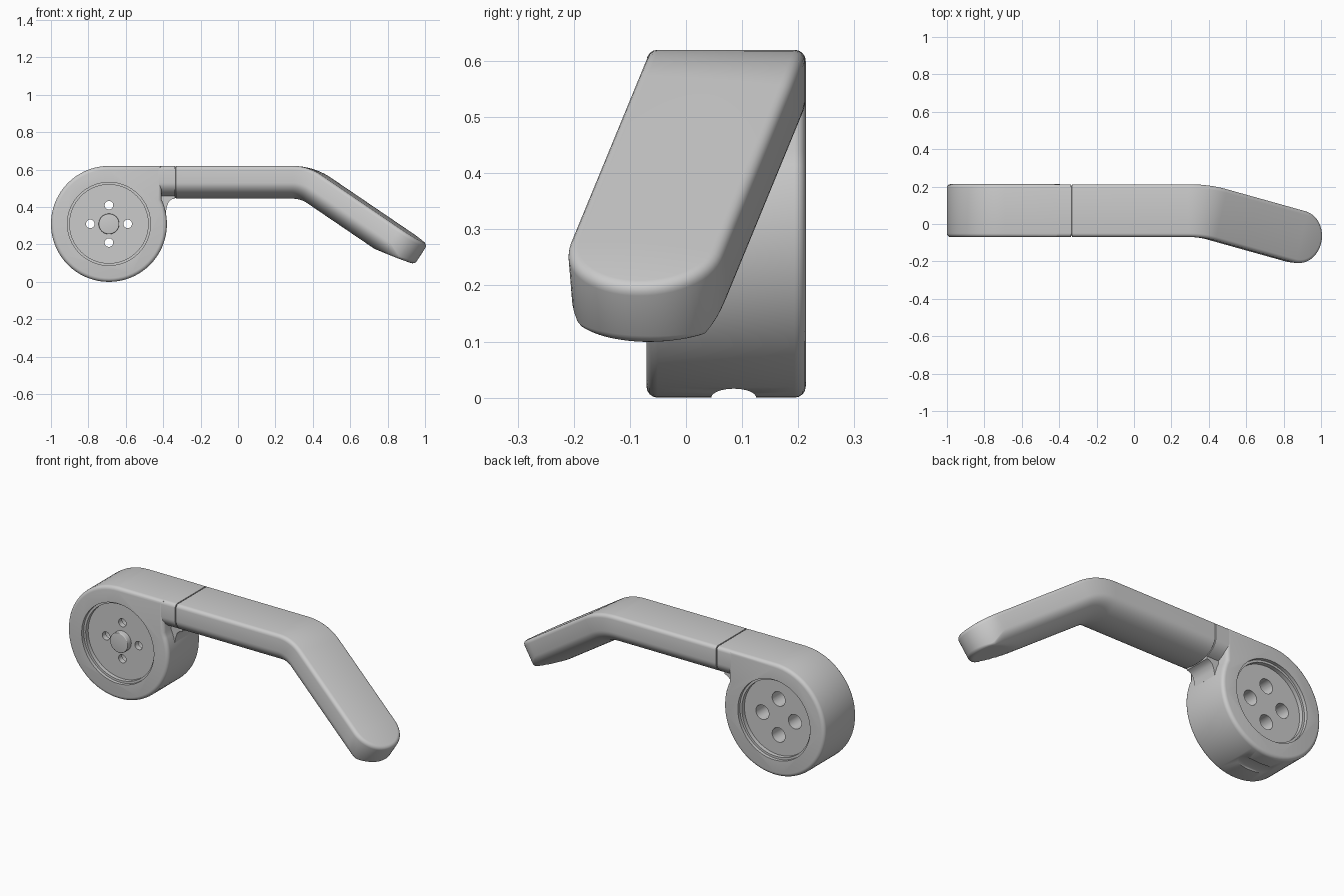
import bpy, bmesh
from math import sin, cos, pi, radians, sqrt
from mathutils import Vector, Matrix

if "Cube" in bpy.data.objects:
    bpy.data.objects.remove(bpy.data.objects["Cube"])

YC, HW = 0.0715, 0.141          # arm centre line and half width
ZC, HT = 0.5325, 0.0875         # arm centre height and half thickness
CX, CZ, R = -0.69, 0.31, 0.31   # drum


def finish(name, bm):
    bmesh.ops.recalc_face_normals(bm, faces=bm.faces)
    me = bpy.data.meshes.new(name)
    bm.to_mesh(me)
    bm.free()
    ob = bpy.data.objects.new(name, me)
    bpy.context.collection.objects.link(ob)
    return ob


def smooth(ob, angle=32):
    bpy.ops.object.select_all(action='DESELECT')
    ob.select_set(True)
    bpy.context.view_layer.objects.active = ob
    bpy.ops.object.shade_smooth_by_angle(angle=radians(angle))


def prism(name, pts, y0, y1, bevel=0):
    """Extrude an x-z outline along y, optionally rounding both rims."""
    bm = bmesh.new()
    f = bm.faces.new([bm.verts.new((x, y0, z)) for x, z in pts])
    ext = bmesh.ops.extrude_face_region(bm, geom=[f])['geom']
    bmesh.ops.translate(bm, vec=(0, y1 - y0, 0),
                        verts=[v for v in ext if isinstance(v, bmesh.types.BMVert)])
    if bevel:
        rims = [e for e in bm.edges if abs(e.verts[0].co.y - e.verts[1].co.y) < 1e-6]
        bmesh.ops.bevel(bm, geom=rims, offset=bevel, segments=4, profile=0.5, affect='EDGES')
    return finish(name, bm)


def disc(name, x, z, r, y0, y1, n=64, bevel=0):
    pts = [(x + r * cos(2 * pi * i / n), z + r * sin(2 * pi * i / n)) for i in range(n)]
    return prism(name, pts, y0, y1, bevel)


def cut(ob, cutter):
    cutter.hide_render = True
    mod = ob.modifiers.new('cut', 'BOOLEAN')
    mod.operation, mod.solver, mod.object = 'DIFFERENCE', 'EXACT', cutter
    bpy.context.view_layer.objects.active = ob
    bpy.ops.object.modifier_apply(modifier=mod.name)
    bpy.data.objects.remove(cutter)


# Drum housing: circle with a flat shoulder running into the arm
outline = [(CX + R * cos(radians(a)), CZ + R * sin(radians(a))) for a in range(90, 386, 5)]
outline += [(outline[-1][0], CZ + R)]
drum = prism('drum_housing', outline, YC - 0.142, YC + 0.142, 0.02)

# Stepped recesses on both faces
cut(drum, disc('cutter', CX, CZ, 0.222, -0.2, -0.052))
cut(drum, disc('cutter', CX, CZ, 0.210, -0.2, -0.030))
cut(drum, disc('cutter', CX, CZ, 0.222, 0.195, 0.4))
cut(drum, disc('cutter', CX, CZ, 0.210, 0.172, 0.4))

# Four through holes, wider at the back
for i in range(4):
    x, z = CX + 0.1 * cos(i * pi / 2), CZ + 0.1 * sin(i * pi / 2)
    cut(drum, disc('cutter', x, z, 0.023, -0.3, 0.4, 32))
    cut(drum, disc('cutter', x, z, 0.040, 0.0, 0.4, 32))

# Slot under the drum
slot = disc('cutter', 0, 0, 1, -0.3, 0.3, 32)
slot.data.transform(Matrix.Translation((CX, 0.085, 0)) @ Matrix.Rotation(pi / 2, 4, 'Z')
                    @ Matrix.Diagonal((0.04, 1, 0.016, 1)))
cut(drum, slot)
smooth(drum)

# Centre boss in the front recess
smooth(disc('centre_boss', CX, CZ, 0.055, -0.062, 0.0, 48, 0.004))

# Small fillet under the joint of drum and arm
smooth(prism('joint_fillet', [(-0.45, 0.48), (-0.45, 0.36), (-0.386, 0.37), (-0.381, 0.40),
                              (-0.371, 0.427), (-0.355, 0.441), (-0.338, 0.446),
                              (-0.338, 0.48)], YC - 0.075, YC + 0.075))

# Arm: flat-topped section with a curved belly, swept through one bend to a round tip
X0, BEND_R, S0, S_CUT, S_END = 0.29, 0.22, 0.53, 0.445, 0.671
axis = Vector((0, 0.68, -0.28)).normalized()
turn = radians(36.3)
pivot = Vector((X0, YC, ZC)) + axis.cross(Vector((1, 0, 0))) * BEND_R


def belly(v, s):
    h = -0.0025 - 0.085 * sqrt(max(0, 1 - (v / HW) ** 2))
    if s > S_CUT:
        h = max(h, -HT + 0.05 * (s - S_CUT) / (S_END - S_CUT))
    return h


F = 0.02
side = [(HW - F + F * cos(t), HT - F + F * sin(t)) for t in (pi * i / 8 for i in range(5))]
top = side + [(0, HT)] + [(-v, h) for v, h in reversed(side)]
NB = 28
under = [-HW * cos(pi * i / NB) for i in range(NB + 1)]


def ring(bm, theta, s, phi=0.0, scale=1.0):
    rot = (Matrix.Translation(pivot) @ Matrix.Rotation(theta, 4, axis)
           @ Matrix.Translation(-pivot))
    out = []
    for v, h in top + [(v, None) for v in under]:
        vv, ss = v * cos(phi), s + abs(v) * sin(phi)
        if h is None:
            h = belly(vv, ss)
            k = max(0, (abs(v) - HW + F) / F)
            h += F * (1 - sqrt(max(0, 1 - k * k))) * sin(phi)
        out.append(bm.verts.new(rot @ Vector((X0 + ss, YC + vv * scale, ZC + h * scale))))
    return out


bm = bmesh.new()
rings = [ring(bm, 0, x - X0, 0, k) for x, k in
         ((-0.46, 1), (-0.338, 1), (-0.337, 0.95), (-0.333, 0.95), (-0.332, 1))]
rings += [ring(bm, turn * i / 10, 0) for i in range(11)]
rings += [ring(bm, turn, s) for s in (0.2, 0.42, S_CUT, 0.47, 0.5)]
rings += [ring(bm, turn, S0, pi / 2 * i / 14) for i in range(15)]
for a, b in zip(rings, rings[1:]):
    for i in range(len(a)):
        j = (i + 1) % len(a)
        bm.faces.new((a[i], a[j], b[j], b[i]))
bm.faces.new(rings[0])
bmesh.ops.remove_doubles(bm, verts=bm.verts, dist=1e-5)
bmesh.ops.dissolve_degenerate(bm, edges=bm.edges, dist=1e-6)
smooth(finish('arm', bm))
